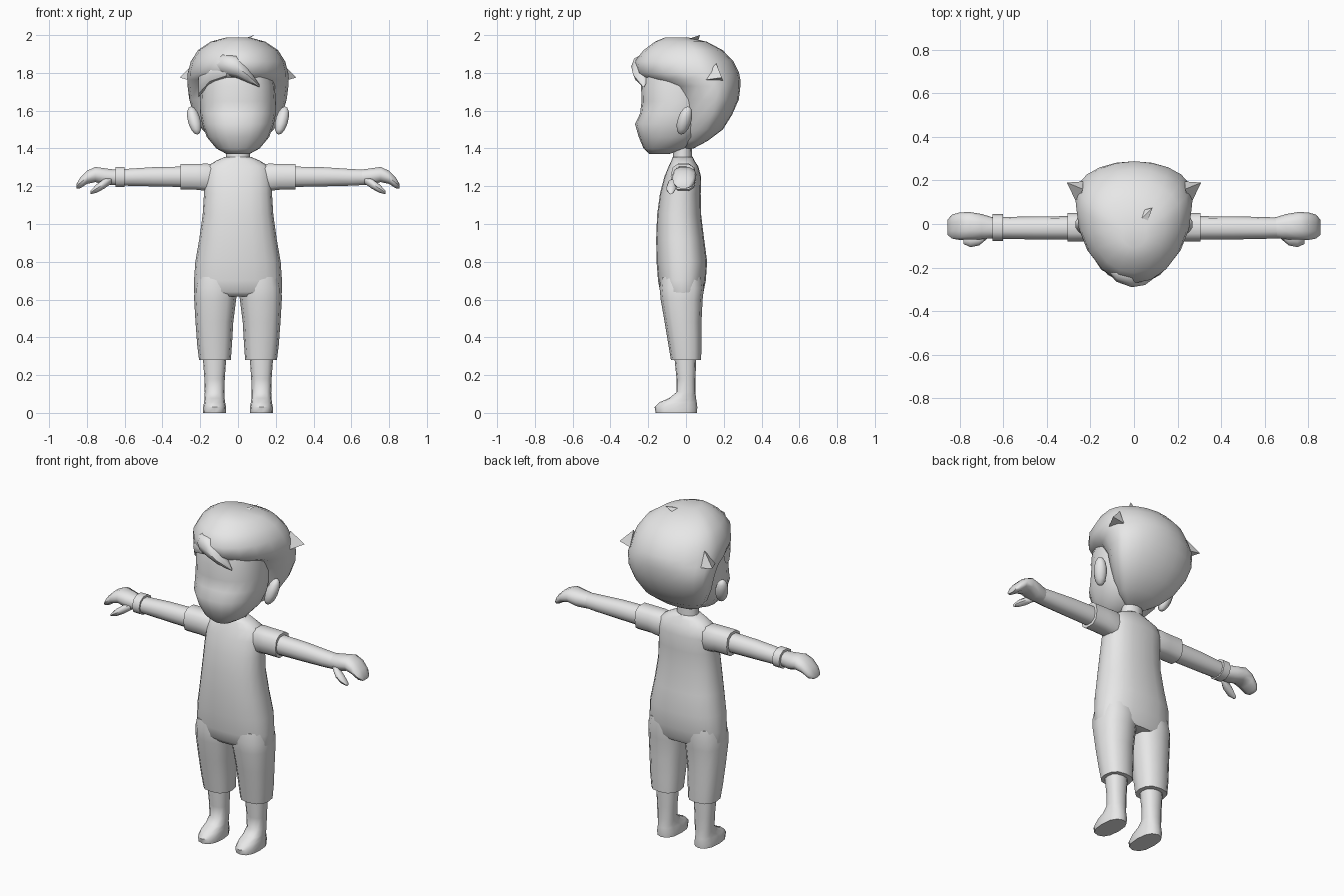
import bpy, bmesh, math
from mathutils import Vector

grey = bpy.data.materials.new("plain_grey")
grey.diffuse_color = (0.8, 0.8, 0.8, 1)


def finish(name, bm, angle=50):
    bmesh.ops.recalc_face_normals(bm, faces=bm.faces)
    me = bpy.data.meshes.new(name)
    bm.to_mesh(me)
    bm.free()
    me.materials.append(grey)
    ob = bpy.data.objects.new(name, me)
    bpy.context.collection.objects.link(ob)
    bpy.ops.object.select_all(action='DESELECT')
    ob.select_set(True)
    bpy.context.view_layer.objects.active = ob
    bpy.ops.object.shade_smooth_by_angle(angle=math.radians(angle))
    return ob


def skin(name, loops, angle=50):
    """Join rings of points into a closed skin."""
    bm = bmesh.new()
    rings = [[bm.verts.new(p) for p in loop] for loop in loops]
    n = len(rings[0])
    for a, b in zip(rings, rings[1:]):
        for i in range(n):
            j = (i + 1) % n
            bm.faces.new((a[i], a[j], b[j], b[i]))
    bm.faces.new(rings[0])
    bm.faces.new(rings[-1])
    return finish(name, bm, angle)


def unit(n, p):
    """Points round a superellipse of power p."""
    out = []
    for i in range(n):
        t = 2 * math.pi * i / n
        c, s = math.cos(t), math.sin(t)
        out.append((math.copysign(abs(c) ** (2 / p), c),
                    math.copysign(abs(s) ** (2 / p), s)))
    return out


def stack(name, rings, cx=0, n=16, p=2.0, wide=0.5, angle=50):
    """Upright form, rings are (z, half width, front y, back y[, centre x])."""
    loops = []
    for z, hw, yf, yb, *c in rings:
        x0 = c[0] if c else cx
        ym = yf + (yb - yf) * wide
        loops.append([(x0 + hw * c_, ym + s * ((yb - ym) if s > 0 else (ym - yf)), z)
                      for c_, s in unit(n, p)])
    return skin(name, loops, angle)


def tube(name, rings, side=1, n=10, p=2.3, angle=50):
    """Sideways form, rings are (x, y, z, y radius, z radius)."""
    return skin(name, [[(side * x, y + ry * c, z + rz * s) for c, s in unit(n, p)]
                       for x, y, z, ry, rz in rings], angle)


def spike(name, base, tip):
    bm = bmesh.new()
    b = [bm.verts.new(v) for v in base]
    t = bm.verts.new(tip)
    bm.faces.new(b)
    for i in range(len(b)):
        bm.faces.new((b[i], b[(i + 1) % len(b)], t))
    return finish(name, bm, 30)


# Head
stack("face", [(1.37, .06, -.195, -.09), (1.40, .115, -.225, .0), (1.46, .165, -.25, .08),
               (1.53, .19, -.27, .12), (1.585, .2, -.243, .12), (1.65, .2, -.235, .12),
               (1.73, .195, -.238, .12), (1.80, .185, -.22, .12)], n=20, p=2.3, wide=.55)
stack("hair", [(1.40, .06, -.03, .04), (1.44, .13, -.045, .115), (1.50, .19, -.05, .195),
               (1.58, .235, -.05, .245), (1.66, .258, -.065, .28), (1.73, .267, -.12, .288),
               (1.765, .268, -.215, .288), (1.80, .266, -.262, .281), (1.86, .25, -.272, .252),
               (1.92, .212, -.225, .195), (1.965, .145, -.165, .11), (1.988, .06, -.11, .01)],
      n=20, wide=.64, angle=70)
tube("fringe_lock", [(-.15, -.17, 1.84, .02, .02), (-.08, -.215, 1.845, .05, .055),
                     (-.01, -.235, 1.835, .055, .06), (.05, -.235, 1.79, .045, .04),
                     (.115, -.225, 1.73, .006, .006)], n=8, p=2)
tube("fringe_side", [(-.21, -.09, 1.73, .03, .06), (-.15, -.17, 1.79, .04, .05),
                     (-.06, -.22, 1.81, .04, .035)], n=8, p=2)
spike("crown_tuft", [(.0, -.01, 1.97), (.03, .06, 1.96), (.05, -.02, 1.97)], (.085, .075, 2.0))

for s, tag in ((1, "left"), (-1, "right")):
    spike("side_tuft_" + tag, [(s * .235, .16, 1.85), (s * .235, .195, 1.76),
                               (s * .255, .08, 1.76)], (s * .308, .19, 1.775))

    # Ears
    bm = bmesh.new()
    bmesh.ops.create_uvsphere(bm, u_segments=10, v_segments=7, radius=1)
    for v in bm.verts:
        x, y, z = v.co
        v.co = Vector((s * (.232 + .036 * x + .016 * z), -.008 + .038 * y + .018 * z,
                       1.548 + .075 * z))
    finish("ear_" + tag, bm)

    # Trouser legs, centre shifts outward towards the hem
    stack("trouser_leg_" + tag,
          [(.28, .084, -.08, .08, s * .122), (.36, .092, -.093, .082, s * .124),
           (.48, .1, -.113, .082, s * .125), (.60, .111, -.134, .088, s * .121),
           (.66, .114, -.14, .095, s * .117), (.72, .105, -.135, .09, s * .113)],
          n=12, p=2.5)

    # Lower leg and foot
    stack("foot_" + tag,
          [(0, .06, -.16, .058), (.03, .061, -.166, .06), (.055, .056, -.143, .057),
           (.078, .053, -.09, .053), (.11, .052, -.05, .05), (.18, .054, -.05, .05),
           (.28, .061, -.06, .054), (.36, .062, -.06, .054)],
          cx=s * .124, n=12, p=2.4)

    # Sleeve, arm, hand and thumb
    tube("sleeve_" + tag, [(.10, -.01, 1.235, .05, .07), (.16, -.012, 1.247, .066, .075),
                           (.22, -.015, 1.25, .066, .071), (.305, -.015, 1.25, .066, .071)],
         s, p=2.8)
    tube("arm_" + tag, [(.26, -.018, 1.25, .054, .057), (.45, -.018, 1.25, .053, .053),
                        (.60, -.018, 1.247, .05, .046), (.67, -.018, 1.247, .047, .042)], s)
    tube("hand_" + tag, [(.64, -.018, 1.246, .046, .042), (.70, -.012, 1.25, .058, .046),
                         (.755, -.008, 1.262, .063, .042), (.80, -.01, 1.247, .063, .036),
                         (.835, -.012, 1.218, .055, .03), (.855, -.015, 1.2, .035, .012)], s)
    tube("thumb_" + tag, [(.67, -.045, 1.232, .02, .018), (.71, -.07, 1.212, .028, .026),
                          (.75, -.08, 1.187, .026, .022), (.782, -.08, 1.166, .012, .009)],
         s, n=8, p=2)

# Wristband on one arm only
tube("wristband", [(.602, -.016, 1.249, .061, .056), (.648, -.016, 1.249, .061, .056)], -1)

# Suit body and neck
stack("suit_body", [(.615, .225, -.115, .08), (.64, .233, -.137, .093), (.70, .233, -.148, .105),
                    (.80, .226, -.156, .112), (.92, .205, -.158, .096), (1.05, .187, -.153, .08),
                    (1.16, .18, -.138, .078), (1.25, .178, -.115, .08), (1.305, .165, -.092, .065),
                    (1.335, .115, -.078, .045), (1.355, .07, -.07, .035)],
      n=20, p=2.4, angle=60)
stack("neck", [(1.30, .068, -.07, .035), (1.36, .064, -.068, .033), (1.45, .062, -.065, .03)], n=12)
